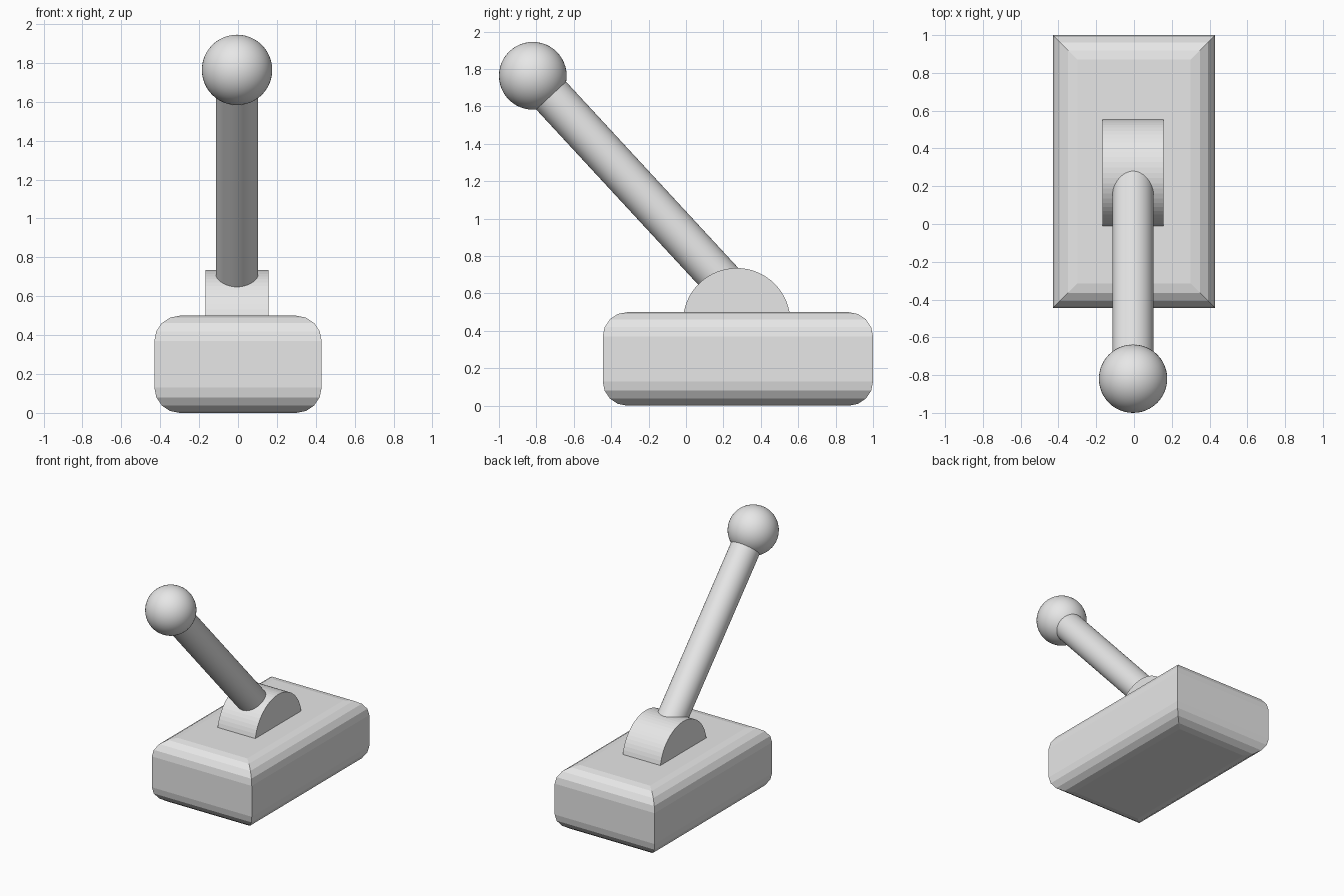
import bpy
import bmesh
from math import sin, cos, pi
from mathutils import Vector, Matrix

cube = bpy.data.objects.get("Cube")
if cube:
    bpy.data.objects.remove(cube, do_unlink=True)

grey = bpy.data.materials.new("light_grey")
grey.use_nodes = True
GREY = (0.8, 0.8, 0.8, 1)
grey.diffuse_color = GREY
grey.node_tree.nodes["Principled BSDF"].inputs["Base Color"].default_value = GREY


def add_part(name, bm, smooth=False):
    bmesh.ops.recalc_face_normals(bm, faces=bm.faces)
    mesh = bpy.data.meshes.new(name)
    bm.to_mesh(mesh)
    bm.free()
    obj = bpy.data.objects.new(name, mesh)
    bpy.context.collection.objects.link(obj)
    mesh.materials.append(grey)
    if smooth:
        bpy.ops.object.select_all(action="DESELECT")
        obj.select_set(True)
        bpy.context.view_layer.objects.active = obj
        bpy.ops.object.shade_smooth_by_angle(angle=pi / 6)
    return obj


def add_cylinder(name, start, end, radius, sides, smooth):
    start, end = Vector(start), Vector(end)
    axis = end - start
    turn = axis.to_track_quat("Z", "Y").to_matrix().to_4x4()
    bm = bmesh.new()
    bmesh.ops.create_cone(bm, cap_ends=True, segments=sides, radius1=radius,
                          radius2=radius, depth=axis.length,
                          matrix=Matrix.Translation((start + end) / 2) @ turn)
    return add_part(name, bm, smooth)


# Base: rounded top and bottom rims, mitred at sharp upright corners
HALF_X, FRONT, BACK, HEIGHT = 0.43, -0.445, 1.0, 0.5
ROUND, STEPS = 0.13, 4
angles = [i * pi / 2 / STEPS for i in range(STEPS + 1)]
lower = [(ROUND * (1 - sin(a)), ROUND * (1 - cos(a))) for a in angles]
profile = lower + [(inset, HEIGHT - z) for inset, z in reversed(lower)]
bm = bmesh.new()
rings = []
for inset, z in profile:
    x, y0, y1 = HALF_X - inset, FRONT + inset, BACK - inset
    corners = [(-x, y0), (x, y0), (x, y1), (-x, y1)]
    rings.append([bm.verts.new((px, py, z)) for px, py in corners])
for a, b in zip(rings, rings[1:]):
    for i in range(4):
        j = (i + 1) % 4
        bm.faces.new((a[i], a[j], b[j], b[i]))
bm.faces.new(rings[0])
bm.faces.new(rings[-1])
add_part("base", bm)

# Pivot drum half sunk into the base
MID_X = -0.005
add_cylinder("pivot_drum", (MID_X - 0.162, 0.271, 0.449),
             (MID_X + 0.162, 0.271, 0.449), 0.287, 64, False)

# Leaning lever with a ball knob
KNOB = Vector((MID_X, -0.819, 1.764))
add_cylinder("lever_rod", (MID_X, 0.271, 0.585), KNOB, 0.109, 48, True)

bm = bmesh.new()
bmesh.ops.create_uvsphere(bm, u_segments=48, v_segments=24, radius=0.181,
                          matrix=Matrix.Translation(KNOB))
add_part("knob", bm, True)
